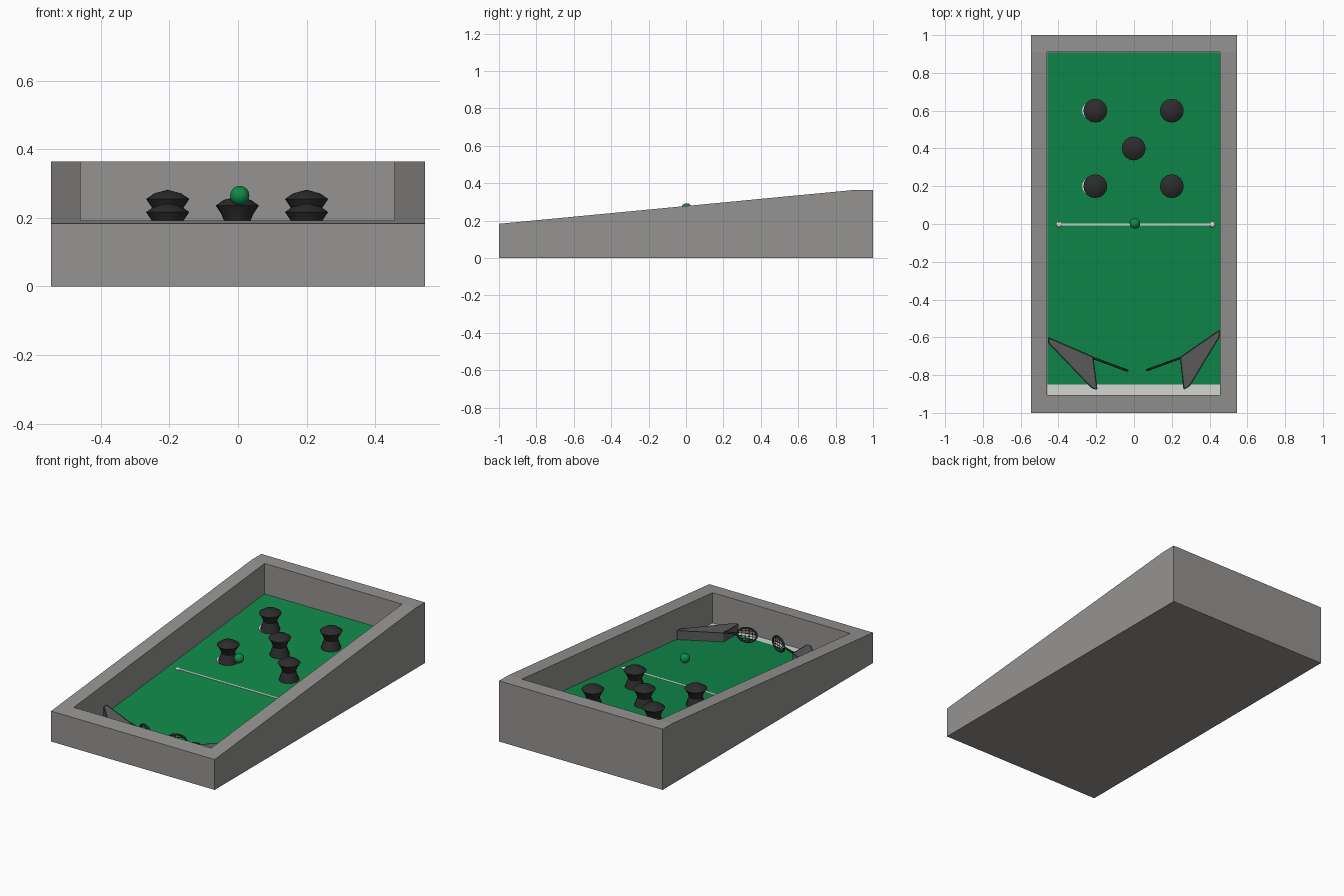
import bpy, bmesh, math
from mathutils import Vector

if "Cube" in bpy.data.objects:
    bpy.data.objects.remove(bpy.data.objects["Cube"])


def material(name, rgb):
    m = bpy.data.materials.new(name)
    m.diffuse_color = (*rgb, 1)
    m.use_nodes = True
    m.node_tree.nodes["Principled BSDF"].inputs["Base Color"].default_value = m.diffuse_color
    return m


GREY = material("case grey", (0.30, 0.295, 0.285))
GREEN = material("field green", (0.005, 0.25, 0.07))
BLACK = material("rubber black", (0.025, 0.025, 0.025))
DARK = material("guide grey", (0.11, 0.11, 0.11))
WHITE = material("marking white", (0.72, 0.74, 0.72))


def field(y):
    """Height of the sloping playfield."""
    return 0.006 + 0.0953 * (y + 0.9)


def finish(name, bm, *mats, smooth=None):
    bmesh.ops.recalc_face_normals(bm, faces=bm.faces)
    me = bpy.data.meshes.new(name)
    bm.to_mesh(me)
    bm.free()
    ob = bpy.data.objects.new(name, me)
    bpy.context.collection.objects.link(ob)
    for m in mats:
        me.materials.append(m)
    bpy.ops.object.select_all(action='DESELECT')
    ob.select_set(True)
    bpy.context.view_layer.objects.active = ob
    if smooth:
        bpy.ops.object.shade_smooth_by_angle(angle=math.radians(smooth))
    return ob


def side_prism(name, profile, x0, x1, mat):
    """Extrude a (y, z) profile from x0 to x1."""
    bm = bmesh.new()
    f = bm.faces.new([bm.verts.new((x0, y, z)) for y, z in profile])
    g = bmesh.ops.extrude_face_region(bm, geom=[f])["geom"]
    bmesh.ops.translate(bm, vec=(x1 - x0, 0, 0),
                        verts=[v for v in g if isinstance(v, bmesh.types.BMVert)])
    return finish(name, bm, mat)


# Sloped case with the pocket cut out
case = side_prism("case", [(-1, 0), (1, 0), (1, 0.365), (0.91, 0.365), (-1, 0.183)],
                  -0.545, 0.545, GREY)
cutter = side_prism("pocket_cutter", [(-0.905, field(-0.905)), (0.91, field(0.91)),
                                      (0.91, 0.6), (-0.905, 0.6)], -0.46, 0.456, GREY)
cutter.hide_render = True
mod = case.modifiers.new("pocket", 'BOOLEAN')
mod.object = cutter
mod.solver = 'EXACT'
bpy.context.view_layer.objects.active = case
bpy.ops.object.modifier_apply(modifier="pocket")
bpy.data.objects.remove(cutter)


def plate(name, y0, y1, mat, t=0.004):
    side_prism(name, [(y0, field(y0)), (y1, field(y1)),
                      (y1, field(y1) + t), (y0, field(y0) + t)], -0.459, 0.455, mat)


# Playfield and drain strip
plate("playfield", -0.85, 0.909, GREEN)
plate("drain_strip", -0.904, -0.85, WHITE)


def lathe(name, profile, loc, mat, n=16, smooth=None):
    """Spin an (r, z) profile; a zero radius closes the end."""
    bm = bmesh.new()
    pts = [bm.verts.new((r, 0, z)) for r, z in profile]
    edges = [bm.edges.new(e) for e in zip(pts, pts[1:])]
    bmesh.ops.spin(bm, geom=pts + edges, cent=(0, 0, 0), axis=(0, 0, 1),
                   angle=2 * math.pi, steps=n)
    bmesh.ops.remove_doubles(bm, verts=bm.verts, dist=1e-4)
    bmesh.ops.translate(bm, verts=bm.verts, vec=loc)
    return finish(name, bm, mat, smooth=smooth)


# Hourglass bumpers with shallow domed caps
hourglass = [(0, -0.005), (0.056, 0), (0.046, 0.03), (0.037, 0.053), (0.047, 0.078),
             (0.063, 0.102), (0.04, 0.118), (0, 0.129)]
for i, (x, y) in enumerate([(-0.205, 0.6), (0.2, 0.6), (-0.002, 0.4),
                            (-0.205, 0.2), (0.2, 0.2)]):
    lathe(f"bumper_{i + 1}", hourglass, (x, y, field(y) + 0.004), BLACK, smooth=40)

# Light discs showing beside the left bumpers
for y in (0.6, 0.2):
    lathe(f"bumper_marking_{y}", [(0, 0), (0.045, 0), (0.045, 0.008), (0, 0.008)],
          (-0.23, y, field(y)), WHITE)

# Ball
bm = bmesh.new()
bmesh.ops.create_uvsphere(bm, u_segments=24, v_segments=14, radius=0.028)
bmesh.ops.translate(bm, verts=bm.verts, vec=(0.005, 0.003, 0.265))
finish("ball", bm, GREEN, smooth=60)


# Centre line with end beads, mostly sunk in the field
bm = bmesh.new()
bmesh.ops.create_cube(bm, size=1)
bmesh.ops.scale(bm, verts=bm.verts, vec=(0.82, 0.012, 0.006))
bmesh.ops.translate(bm, verts=bm.verts, vec=(0.007, -0.003, field(0) + 0.0025))
for x in (-0.397, 0.415):
    s = bmesh.ops.create_uvsphere(bm, u_segments=8, v_segments=6, radius=0.016)["verts"]
    bmesh.ops.scale(bm, verts=s, vec=(1, 1, 0.5))
    bmesh.ops.translate(bm, verts=s, vec=(x, -0.003, field(0) + 0.002))
finish("centre_line", bm, WHITE)


def guide(name, outline, h=0.058):
    """Wedge-shaped side guide: grey block with a black rim on top."""
    bm = bmesh.new()
    f = bm.faces.new([bm.verts.new((x, y, 0)) for x, y in outline])
    g = bmesh.ops.extrude_face_region(bm, geom=[f])["geom"]
    bmesh.ops.translate(bm, vec=(0, 0, 1),
                        verts=[v for v in g if isinstance(v, bmesh.types.BMVert)])
    upright = [e for e in bm.edges if abs(e.verts[0].co.z - e.verts[1].co.z) > 0.5]
    bmesh.ops.bevel(bm, geom=upright, offset=0.008, segments=3, profile=0.5,
                    affect='EDGES')
    bmesh.ops.recalc_face_normals(bm, faces=bm.faces)
    top = [f for f in bm.faces if f.normal.z > 0.9]
    rim = bmesh.ops.inset_region(bm, faces=top, thickness=0.007)["faces"]
    for f in rim:
        f.material_index = 1
    for v in bm.verts:
        v.co.z = field(v.co.y) + (h if v.co.z > 0.5 else 0.002)
    finish(name, bm, DARK, BLACK)


guide("left_guide", [(-0.455, -0.598), (-0.215, -0.702), (-0.193, -0.878),
                     (-0.225, -0.87), (-0.455, -0.63)])
guide("right_guide", [(0.454, -0.558), (0.454, -0.598), (0.295, -0.86),
                      (0.262, -0.878), (0.243, -0.705)])


def racket(name, start, end):
    """Flipper: handle and strung oval head standing in a vertical plane."""
    a, b = Vector((*start, 0.085)), Vector((*end, 0.085))
    d = (b - a).normalized()
    rx, rz = 0.055, 0.042
    c = b - d * rx
    cu = bpy.data.curves.new(name, 'CURVE')
    cu.dimensions = '3D'
    cu.bevel_depth = 0.006
    cu.bevel_resolution = 1
    cu.use_fill_caps = True

    def path(pts, radius=1, cyclic=False):
        s = cu.splines.new('POLY')
        s.points.add(len(pts) - 1)
        for p, q in zip(s.points, pts):
            p.co = (*q, 1)
            p.radius = radius
        s.use_cyclic_u = cyclic

    def at(u, w):
        return c + d * u * rx + Vector((0, 0, w * rz))

    path([at(math.cos(t * math.pi / 10), math.sin(t * math.pi / 10))
          for t in range(20)], cyclic=True)
    path([a, at(-1, 0)])
    for k in (-0.6, -0.2, 0.2, 0.6):
        w = math.sqrt(1 - k * k)
        path([at(k, -w), at(k, w)], 0.3)
        path([at(-w, k), at(w, k)], 0.3)
    ob = bpy.data.objects.new(name, cu)
    bpy.context.collection.objects.link(ob)
    cu.materials.append(BLACK)
    bpy.ops.object.select_all(action='DESELECT')
    ob.select_set(True)
    bpy.context.view_layer.objects.active = ob
    bpy.ops.object.convert(target='MESH')


racket("left_flipper", (-0.215, -0.71), (-0.035, -0.776))
racket("right_flipper", (0.243, -0.71), (0.07, -0.773))
